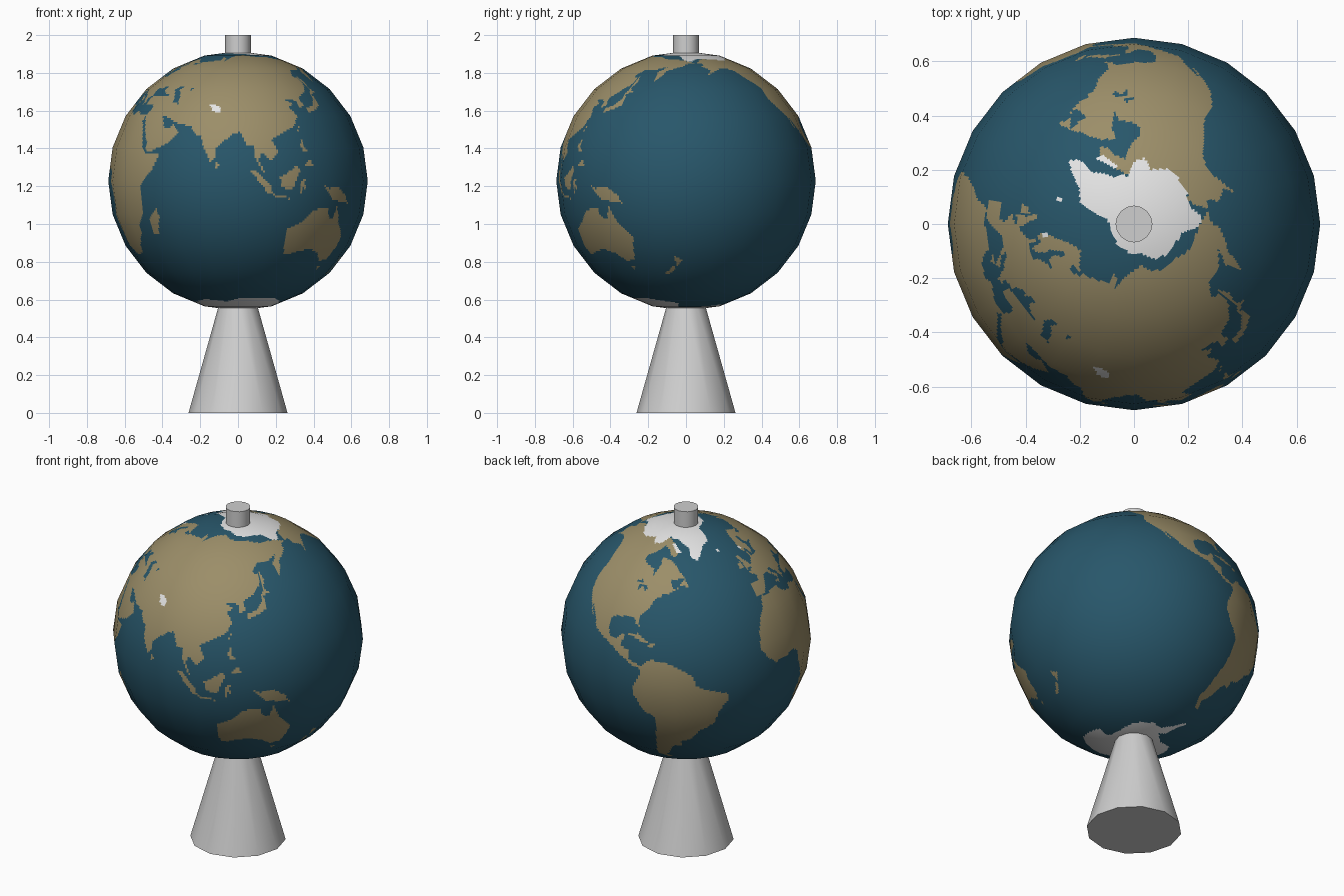
import bpy, math
from mathutils import Vector

R, CZ = 0.687, 1.228      # globe radius and centre height
SEG, RING, SUB = 24, 12, 16   # low-poly facets, each split SUB x SUB for the painted map
W, H = SEG * SUB, RING * SUB
OCEAN, LAND, ICE = 0, 1, 2


def material(name, rgb):
    m = bpy.data.materials.new(name)
    m.diffuse_color = (*rgb, 1)
    return m


ocean = material("ocean blue", (0.021, 0.094, 0.145))
land = material("land tan", (0.33, 0.27, 0.14))
ice = material("ice white", (0.78, 0.78, 0.78))
metal = material("stand grey", (0.62, 0.62, 0.62))

grid = [[OCEAN] * W for _ in range(H)]


def fill(colour, *p):
    """Scanline-fill an outline given as lon, lat, lon, lat ..."""
    pts = list(zip(p[::2], p[1::2]))
    for j in range(H):
        lat = -90 + (j + 0.5) * 180 / H
        xs = []
        for (x0, y0), (x1, y1) in zip(pts, pts[1:] + pts[:1]):
            if (y0 <= lat) != (y1 <= lat):
                xs.append(x0 + (lat - y0) / (y1 - y0) * (x1 - x0))
        xs.sort()
        for a, b in zip(xs[::2], xs[1::2]):
            for i in range(math.ceil(a * W / 360 - 0.5), math.ceil(b * W / 360 - 0.5)):
                grid[j][i % W] = colour


# Africa
fill(LAND, -6, 36, 0, 36, 10, 37, 11, 34, 15, 32, 20, 31, 22, 33, 29, 31, 34.5, 31, 33, 28, 37, 21,
     40, 15, 43, 12, 51, 12, 47, 4, 40, -3, 40, -15, 35, -20, 35, -24, 32, -27, 28, -33, 20, -35,
     18, -33, 15, -27, 12, -17, 14, -11, 12, -5, 9, 0, 9, 4, 5, 6, 0, 5, -8, 4, -13, 8, -17, 13,
     -16, 20, -13, 27, -9, 31)
fill(LAND, 44, -17, 49, -12, 50.5, -15.5, 47, -25, 44, -24)
# Europe
fill(LAND, -9, 37, -9, 43, -2, 43.5, -1, 46, -5, 48, -1, 49.5, 4, 52, 8, 54, 8, 57, 10.5, 57.5,
     10, 54.5, 14, 54, 19, 54.5, 21, 57, 24, 58.5, 30, 60, 23, 60, 21, 62, 25, 65, 22, 66, 17, 62,
     18, 60, 16, 56.5, 13, 55.5, 11, 59, 7, 58, 5, 61, 10, 64, 15, 68, 21, 70, 27, 71, 33, 69.5,
     41, 67, 33, 66.5, 35, 64.5, 40, 65, 44, 66, 44, 68, 48, 67.5, 60, 69, 60, 45, 50, 45, 47, 42,
     41, 42, 37, 45, 39, 47, 35, 46.5, 33, 45, 31, 46.5, 28, 44, 28, 41.5, 23, 40, 24, 38,
     22, 36.5, 19.5, 41, 14, 45, 12, 45, 13, 43, 18, 40, 16, 38, 15, 40, 10, 44, 4, 43.5, 3, 42,
     0, 39, -2, 37, -5, 36)
fill(LAND, -5, 50, 1.5, 51, 1, 53, -2, 56, -3, 58.5, -6, 58, -4, 54)
fill(LAND, -10, 52, -6, 52, -6, 55, -9, 54.5)
fill(LAND, 12.5, 38, 15.5, 38, 15, 36.7)
# Northern Asia
fill(LAND, 60, 69, 67, 69, 68, 73, 73, 72, 73, 68, 78, 72, 87, 75, 100, 77, 112, 74, 128, 73,
     140, 73, 160, 70, 170, 70, 180, 69, 190, 66, 180, 65, 178, 62.5, 170, 60, 163, 58, 162, 56,
     157, 51, 156, 57, 163, 61.5, 155, 59.5, 143, 59.5, 136, 54.5, 141, 53, 140, 48, 135, 43.5,
     128, 40, 129.5, 36, 126, 34.5, 126, 38, 121, 40, 118, 39, 60, 45)
# Southern Asia with Arabia and Anatolia
fill(LAND, 60, 45, 118, 39, 122, 37, 119, 35, 122, 30, 118, 24.5, 110, 21, 106, 19, 109, 13,
     105, 9, 101, 13, 99.5, 9, 103.5, 1.5, 100, 6, 98, 10, 97, 16.5, 94, 16, 91, 22.5, 87, 21,
     80, 15, 80, 12, 77.5, 8, 73, 17, 72, 21, 69, 21, 66, 25, 57, 27, 50, 30, 48, 30, 51, 24,
     54, 24, 56, 26, 60, 22.5, 55, 17, 45, 12.8, 43, 13, 42, 17, 39, 21, 35, 28, 34.5, 31, 36, 36,
     30, 36.5, 27, 37, 27, 40, 31, 41.5, 36, 41.5, 41, 41.5, 47, 42, 50, 45)
# Asian islands
fill(LAND, 130, 31.5, 130, 34, 136, 36, 140, 40, 140, 43, 142, 45.5, 145, 43.5, 141, 42, 142, 39,
     141, 35.5, 136, 33.5)
fill(LAND, 142, 46, 142, 54, 144, 50)
fill(LAND, 120, 23, 121.5, 25.2, 121, 22)
fill(LAND, 80, 9, 82, 7, 80, 6)
fill(LAND, 120, 16, 121, 18.5, 122, 18, 122, 15, 124, 13, 121, 13.5)
fill(LAND, 122, 7, 125, 10, 126.5, 7, 125, 6)
fill(LAND, 109, 1.5, 113, 3.5, 117, 7, 119, 5, 117, 1, 115.5, -4, 110, -3)
fill(LAND, 95, 5.5, 98, 4.5, 104, -1, 106, -5.5, 104, -6, 99, 0)
fill(LAND, 105.5, -6, 111, -6.5, 114.5, -8, 108, -7.8)
fill(LAND, 119, 0, 121, 1, 125, 1.5, 120.5, 0, 123, -4.5, 120, -3, 119.5, -5.5)
# Australasia
fill(LAND, 131, -1, 135, -3.5, 141, -2.5, 147, -6, 150, -10, 143, -9, 138, -8, 134, -4)
fill(LAND, 114, -22, 122, -18, 126, -14, 131, -12, 136, -12, 136, -15, 140, -17.5, 142, -11,
     146, -19, 153, -26, 150, -37, 144, -38.5, 138, -34, 131, -31.5, 124, -33, 118, -35, 115, -34)
fill(LAND, 145, -41, 148, -41, 147, -43.5)
fill(LAND, 173, -35, 178, -38, 175, -41.5, 174, -39)
fill(LAND, 172.5, -41, 174, -42, 169, -46.5, 167, -45.5)
# North America
fill(LAND, -168, 66, -162, 70, -156, 71, -140, 70, -128, 70, -115, 68, -95, 68, -88, 68.5, -82, 69,
     -87, 65, -94, 61, -94, 58.5, -88, 56.5, -82, 55, -80, 51.5, -78.5, 55, -77, 58, -78, 62,
     -70, 61, -65, 59, -61, 56, -56, 52, -66, 50, -64, 46, -60, 46.5, -66, 43.5, -70, 43.5,
     -70, 41.5, -74, 40.5, -76, 36, -81, 31.5, -80, 26, -82, 27.5, -84, 30, -90, 29.5, -97, 28,
     -97.5, 22, -95, 18.5, -91, 18.5, -90, 21, -87, 21.5, -88.5, 16, -83.5, 15, -83, 10,
     -79.5, 9.5, -77.5, 8, -80, 7.3, -85, 10, -92, 14.5, -96, 16, -105, 20, -109, 25.5,
     -114.5, 31, -110, 23, -115, 29, -121, 35.5, -124, 40, -124, 47, -130, 54, -136, 59,
     -146, 60.5, -152, 59, -164, 54.5, -158, 58.5, -165, 62, -161, 65)
# Arctic islands, Newfoundland and the Caribbean
fill(LAND, -128, 69, -124, 73, -95, 75, -80, 74, -70, 71, -62, 66.5, -66, 62.5, -72, 64.5,
     -74, 67, -82, 69, -95, 68, -115, 67.5)
fill(LAND, -59, 48, -56, 51.5, -53, 47)
fill(LAND, -85, 22, -80, 23, -74, 20, -78, 20)
fill(LAND, -74, 18, -73, 20, -68.5, 18.5)
# South America
fill(LAND, -77.5, 8, -72, 12, -62, 10.5, -52, 5, -50, 0, -44, -2.5, -35, -5.5, -35, -9, -39, -14,
     -41, -22, -48, -26, -53, -33, -58, -34.5, -57, -38, -62, -39, -65, -43, -66, -47, -69, -51,
     -65, -55, -70, -55, -75, -50, -73, -40, -71, -30, -70, -18, -76, -14, -81, -6, -80, -1, -77, 4)
# Inland seas and lakes
fill(OCEAN, 47, 45, 50, 47, 53, 46.5, 51, 44.5, 53, 41, 54, 37, 50, 37.5, 49, 41)
fill(OCEAN, 58.5, 44, 60, 46.5, 61.5, 45)
fill(OCEAN, -91, 47, -86, 48.5, -84.5, 46.5, -88, 46.8)
fill(OCEAN, -87.5, 42, -87, 45.5, -83, 46, -80, 45, -82, 43.3, -84, 45, -86, 44)
# Ice: Greenland with the polar cap, Antarctica, glaciers
fill(ICE, -11, 81.4, -22, 71.6, -33, 69.5, -39.6, 64, -44, 60.8, -50, 62.7, -51, 68.6, -67.6, 74.3,
     -83.6, 74.6, -90, 70.2, -99, 68.6, -106.7, 72.1, -125, 69, -142, 70.4, -164, 71.3,
     -173, 68.3, -182.4, 69.3, -189.5, 74.5, -205, 75.9, -235, 76.6, -255, 80.4, -287, 81.2,
     -319, 82.2, -360, 82.4, -371, 81.4, -371, 91, -11, 91)
fill(ICE, -180, -78, -165, -78, -150, -76.5, -130, -74, -100, -72.5, -80, -73, -68, -69,
     -60, -63.5, -57, -63.5, -61, -68, -62, -74, -75, -77, -40, -78, -30, -76, -15, -72, 0, -70,
     30, -69, 50, -66.5, 70, -68.5, 75, -69.5, 90, -66, 110, -65.5, 135, -66, 150, -68.5,
     170, -71.5, 165, -77, 180, -78, 180, -91, -180, -91)
fill(ICE, 74, 36, 77, 37, 81, 34, 80.5, 31.5, 77, 32.5)
fill(ICE, -60, 66, -71, 71.5, -74, 71, -66, 66)
fill(ICE, -20, 64, -19, 65.5, -16.5, 65, -17, 63.7)
fill(ICE, 5.5, 60, 6, 62, 9, 62, 8.5, 60)


# Globe: facets of a 24 x 12 sphere, finely split so the map can be coloured per face
def corner(i, j):
    lon, lat = math.tau * i / SEG, math.pi * (j / RING - 0.5)
    return Vector((-math.cos(lon) * math.cos(lat), -math.sin(lon) * math.cos(lat), math.sin(lat))) * R


def surface(i, j):
    fi, fj = i // SUB, min(j // SUB, RING - 1)
    u, v = i / SUB - fi, j / SUB - fj
    low = corner(fi, fj).lerp(corner(fi + 1, fj), u)
    high = corner(fi, fj + 1).lerp(corner(fi + 1, fj + 1), u)
    return low.lerp(high, v)


verts = [surface(i, j) for j in range(1, H) for i in range(W)]
south, north = len(verts), len(verts) + 1
verts += [Vector((0, 0, -R)), Vector((0, 0, R))]
faces, colours = [], []
for j in range(H):
    for i in range(W):
        k = (i + 1) % W
        a, b = (j - 1) * W, j * W
        if j == 0:
            faces.append((south, b + k, b + i))
        elif j == H - 1:
            faces.append((a + i, a + k, north))
        else:
            faces.append((a + i, a + k, b + k, b + i))
        colours.append(grid[j][i])
mesh = bpy.data.meshes.new("globe")
mesh.from_pydata(verts, [], faces)
for m in (ocean, land, ice):
    mesh.materials.append(m)
mesh.polygons.foreach_set("material_index", colours)
mesh.polygons.foreach_set("use_smooth", [True] * len(faces))
mesh.update()
mesh.normals_split_custom_set_from_vertices([v.normalized() for v in verts])
globe = bpy.data.objects.new("globe", mesh)
globe.location.z = CZ
bpy.context.collection.objects.link(globe)


# Stand and top pin
def tapered(name, sides, r0, r1, z0, z1):
    bpy.ops.mesh.primitive_cone_add(vertices=sides, radius1=r0, radius2=r1, depth=z1 - z0,
                                    location=(0, 0, (z0 + z1) / 2))
    o = bpy.context.object
    o.name = name
    o.data.materials.append(metal)
    bpy.ops.object.shade_smooth_by_angle(angle=math.radians(40))


tapered("stand", 12, 0.262, 0.093, 0, 0.6)
tapered("top_pin", 16, 0.068, 0.068, 1.88, 2.0)
